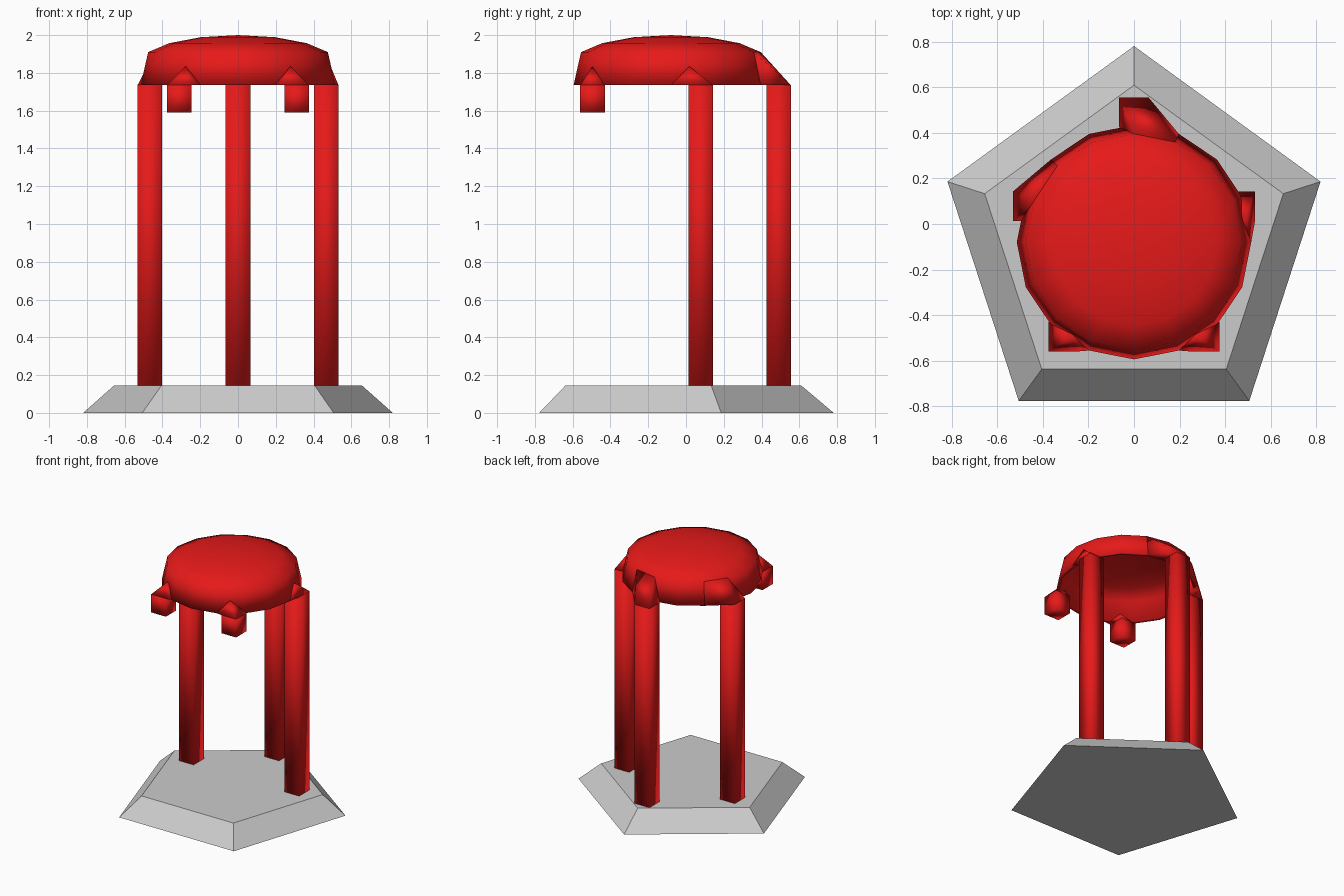
import bpy, bmesh
from math import sin, cos, radians, pi

if "Cube" in bpy.data.objects:
    bpy.data.objects.remove(bpy.data.objects["Cube"])

CY = -0.08          # shared axis of base and dome
RIM_Z, LEG = 1.735, 0.13

red = bpy.data.materials.new("red")
red.diffuse_color = (0.8, 0.01, 0.01, 1)
red.use_nodes = True
red.node_tree.nodes["Principled BSDF"].inputs["Base Color"].default_value = red.diffuse_color


def finish(bm, name, mat=None, smooth=False):
    bmesh.ops.recalc_face_normals(bm, faces=bm.faces)
    me = bpy.data.meshes.new(name)
    bm.to_mesh(me)
    bm.free()
    ob = bpy.data.objects.new(name, me)
    bpy.context.collection.objects.link(ob)
    if mat:
        me.materials.append(mat)
    for p in me.polygons:
        p.use_smooth = smooth
    return ob


def ring_point(r, deg, z):
    return (r * cos(radians(deg)), CY + r * sin(radians(deg)), z)


def lathe(bm, profile, sides, start=0.0):
    """Stack rings of (radius, z); radius 0 makes a pole."""
    rings = []
    for r, z in profile:
        if r == 0:
            rings.append([bm.verts.new((0, CY, z))] * sides)
        else:
            rings.append([bm.verts.new(ring_point(r, start + 360 * i / sides, z))
                          for i in range(sides)])
    for a, b in zip(rings, rings[1:]):
        for i in range(sides):
            j = (i + 1) % sides
            quad = list(dict.fromkeys([a[i], a[j], b[j], b[i]]))
            bm.faces.new(quad)


# five-sided base with sloping edges
bm = bmesh.new()
lathe(bm, [(0, 0), (0.862, 0), (0.69, 0.145), (0, 0.145)], 5, 90)
bmesh.ops.dissolve_limit(bm, angle_limit=0.01, verts=bm.verts, edges=bm.edges)
finish(bm, "base")

# hollow flattened dome: sphere cap over a flaring skirt
R, H = 0.515, 0.146
cap = [(R * sin(n * pi / 8), 2 - H * (1 - cos(n * pi / 8))) for n in range(4)]
inner = [(r * 0.95, z - 0.025) for r, z in cap]
bm = bmesh.new()
lathe(bm, cap + [(R, RIM_Z), (R - 0.025, RIM_Z)] + inner[::-1], 16)
finish(bm, "dome", red, True)


def leg(name, x, y, bottom, a0, full):
    """Square leg plus a bracket blending its top into one dome face."""
    h = LEG / 2
    corners = [(x + sx * h, y + sy * h) for sx, sy in
               ((-1, -1), (1, -1), (1, 1), (-1, 1))]
    bm = bmesh.new()
    lo = [bm.verts.new((*c, bottom)) for c in corners]
    hi = [bm.verts.new((*c, RIM_Z)) for c in corners]
    bm.faces.new(lo)
    bm.faces.new(hi)
    for i in range(4):
        j = (i + 1) % 4
        bm.faces.new((lo[i], lo[j], hi[j], hi[i]))
    finish(bm, name, red, True)

    bm = bmesh.new()
    pts = [(*c, RIM_Z) for c in corners]
    pts += [ring_point(R, a, RIM_Z) for a in (a0, a0 + 22.5)]
    if full:
        pts += [ring_point(0.476, a, 1.91) for a in (a0, a0 + 22.5)]
    else:
        pts.append(ring_point(0.5, a0 + 11.25, 1.835))
    verts = [bm.verts.new(p) for p in pts]
    out = bmesh.ops.convex_hull(bm, input=verts)
    loose = [v for v in bm.verts if not v.link_faces]
    bmesh.ops.delete(bm, geom=loose, context='VERTS')
    finish(bm, name + "_bracket", red, True)


# three whole legs and two broken stubs
leg("back_leg", 0, 0.49, 0.145, 67.5, True)
leg("left_leg", -0.467, 0.078, 0.145, 135, True)
leg("right_leg", 0.467, 0.078, 0.145, 0, False)
leg("front_left_stub", -0.31, -0.495, 1.59, 225, False)
leg("front_right_stub", 0.31, -0.495, 1.59, 292.5, False)
